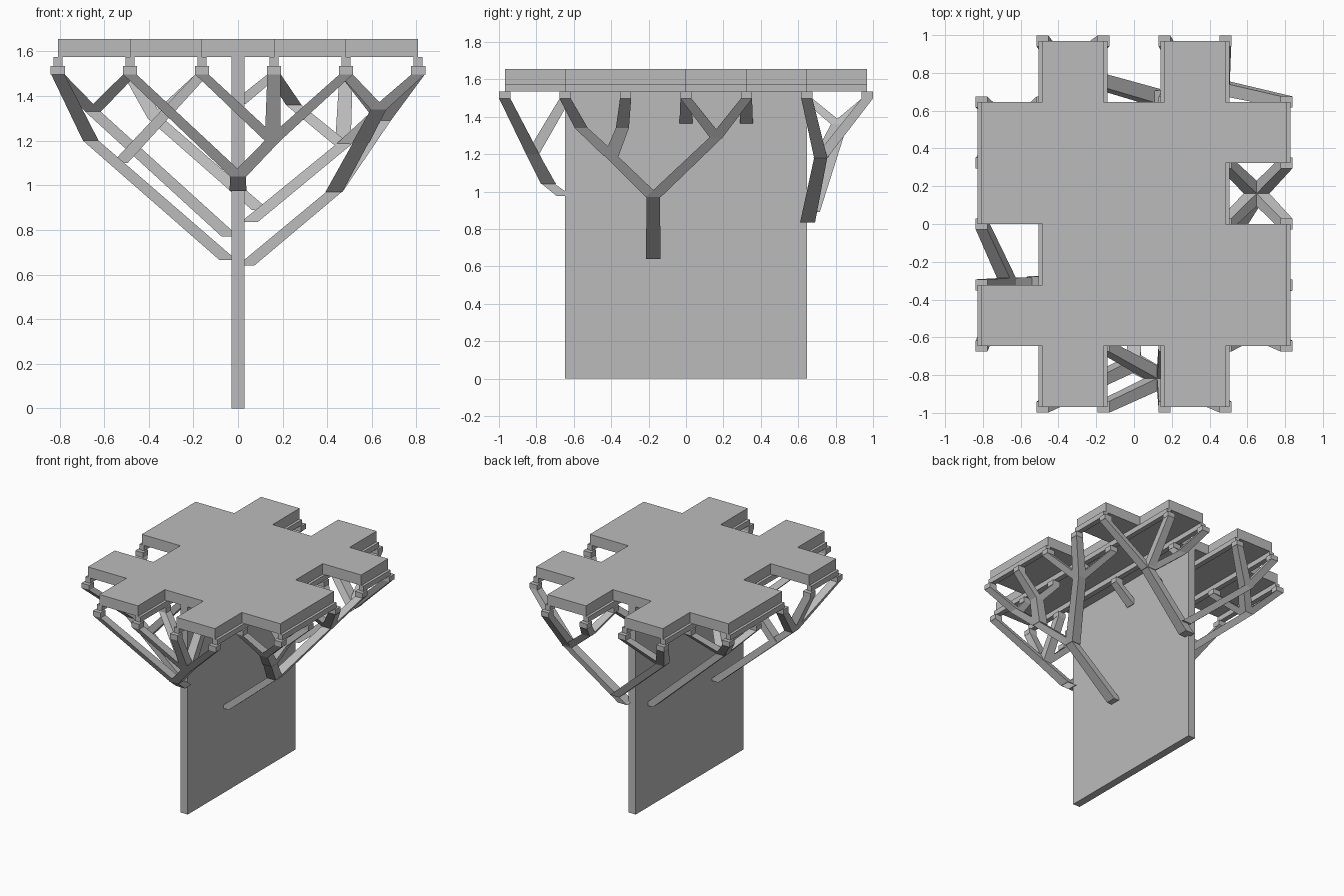
import bpy, bmesh
from mathutils import Vector

if "Cube" in bpy.data.objects:
    bpy.data.objects.remove(bpy.data.objects["Cube"], do_unlink=True)

grey = bpy.data.materials.new("light_grey")
grey.use_nodes = True
colour = (0.5, 0.5, 0.5, 1)
grey.diffuse_color = colour
grey.node_tree.nodes["Principled BSDF"].inputs["Base Color"].default_value = colour

# grid spacing of the canopy and the levels of its layers
U = 0.323
H = U / 2
TIP, CAP, BEAM, TOP = 1.497, 1.535, 1.575, 1.655


def finish(name, bm):
    bmesh.ops.recalc_face_normals(bm, faces=bm.faces)
    mesh = bpy.data.meshes.new(name)
    bm.to_mesh(mesh)
    bm.free()
    mesh.materials.append(grey)
    ob = bpy.data.objects.new(name, mesh)
    bpy.context.scene.collection.objects.link(ob)
    return ob


def prism(bm, bottom, top):
    """Solid between two matching rings."""
    a = [bm.verts.new(p) for p in bottom]
    b = [bm.verts.new(p) for p in top]
    bm.faces.new(a[::-1])
    bm.faces.new(b)
    for i in range(len(a)):
        j = (i + 1) % len(a)
        bm.faces.new((a[i], a[j], b[j], b[i]))


def square(p, sx, sy):
    return [Vector(p) + Vector((i * sx / 2, j * sy / 2, 0))
            for i, j in ((-1, -1), (1, -1), (1, 1), (-1, 1))]


def box(bm, x0, x1, y0, y1, z0, z1):
    mid = ((x0 + x1) / 2, (y0 + y1) / 2)
    prism(bm, square((*mid, z0), x1 - x0, y1 - y0), square((*mid, z1), x1 - x0, y1 - y0))


# wall
bm = bmesh.new()
box(bm, -0.03, 0.03, -2 * U, 2 * U, 0, BEAM)
finish("wall", bm)

# roof slab with notched outline, in grid steps
outline = [(-1.5, -3), (-.5, -3), (-.5, -2), (.5, -2), (.5, -3), (1.5, -3), (1.5, -2),
           (2.5, -2), (2.5, 0), (1.5, 0), (1.5, 1), (2.5, 1), (2.5, 2), (1.5, 2),
           (1.5, 3), (.5, 3), (.5, 2), (-.5, 2), (-.5, 3), (-1.5, 3), (-1.5, 2),
           (-2.5, 2), (-2.5, 0), (-1.5, 0), (-1.5, -1), (-2.5, -1), (-2.5, -2), (-1.5, -2)]
bm = bmesh.new()
prism(bm, [(x * U, y * U, BEAM) for x, y in outline], [(x * U, y * U, TOP) for x, y in outline])
finish("roof_slab", bm)

# beams under the slab
bm = bmesh.new()
runs = [(x, -3, 3) for x in (-1.5, -.5, .5, 1.5)]
runs += [(-2.5, -2, -1), (-2.5, 0, 2), (2.5, -2, 0), (2.5, 1, 2)]
for x, y0, y1 in runs:
    box(bm, x * U - 0.02, x * U + 0.02, y0 * U, y1 * U, CAP, BEAM)
finish("roof_beams", bm)


def tip(gx, gy):
    return (gx * U, gy * U, TIP)


def tree(name, trunk, branches):
    """Trunk limbs between points, then forks of branches ending at grid tips."""
    bm = bmesh.new()
    for a, b in trunk:
        prism(bm, square(a, 0.076, 0.08), square(b, 0.07, 0.07))
    for start, ends in branches:
        for g in ends:
            prism(bm, square(start, 0.07, 0.07), square(tip(*g), 0.06, 0.06))
            x, y, z = tip(*g)
            box(bm, x - 0.032, x + 0.032, y - 0.03, y + 0.03, TIP, CAP)
    finish(name, bm)


# front tree
root, fork, node = (0, -0.65, 0.975), (0, -0.735, 1.04), (0.155, -0.82, 1.2)
tree("front_tree", [(root, fork), (fork, node)],
     [(fork, [(-1.5, -3)]),
      (node, [(-.5, -2), (-.5, -3), (.5, -2), (.5, -3), (1.5, -3)])])

# left tree, on the +x side
root, fork = (0.035, -0.175, 0.64), (0.43, -0.175, 0.97)
cross, low = (0.65, H, 1.29), (0.55, -0.4, 1.19)
far, near = (0.63, -0.56, 1.34), (0.63, -0.34, 1.34)
tree("left_tree", [(root, fork), (fork, cross), (fork, low), (low, far), (low, near)],
     [(cross, [(2.5, 0), (2.5, 1), (1.5, 0), (1.5, 1)]),
      (far, [(2.5, -2), (1.5, -2)]), (near, [(2.5, -1), (1.5, -1)])])

# back tree
root, fork, node = (0.05, 0.65, 0.835), (0.1, 0.675, 0.89), (0.47, 0.72, 1.18)
inner, side = (0.25, 0.81, 1.36), (-0.37, 0.81, 1.3)
tree("back_tree", [(root, node), (fork, side), (node, inner)],
     [(inner, [(.5, 2), (.5, 3)]), (node, [(1.5, 3), (2.5, 2)]),
      (side, [(-1.5, 3), (-.5, 3)])])

# right trees, on the -x side
root, fork, node = (-0.045, -0.31, 0.665), (-0.53, -0.31, 1.1), (-0.66, -0.32, 1.2)
tree("right_front_tree", [(root, node)],
     [(node, [(-2.5, 0), (-2.5, -1), (-2.5, -2)]), (fork, [(-.5, -1)])])
root, cross = (-0.035, 0.46, 0.77), (-0.65, 1.5 * U, 1.33)
tree("right_back_tree", [(root, cross)],
     [(cross, [(-2.5, 1), (-2.5, 2), (-1.5, 1), (-1.5, 2)])])

# short struts rising from the wall
tree("wall_struts", [], [((0.0, y * U, 1.365), [(.5, y)]) for y in (0, 1)])
